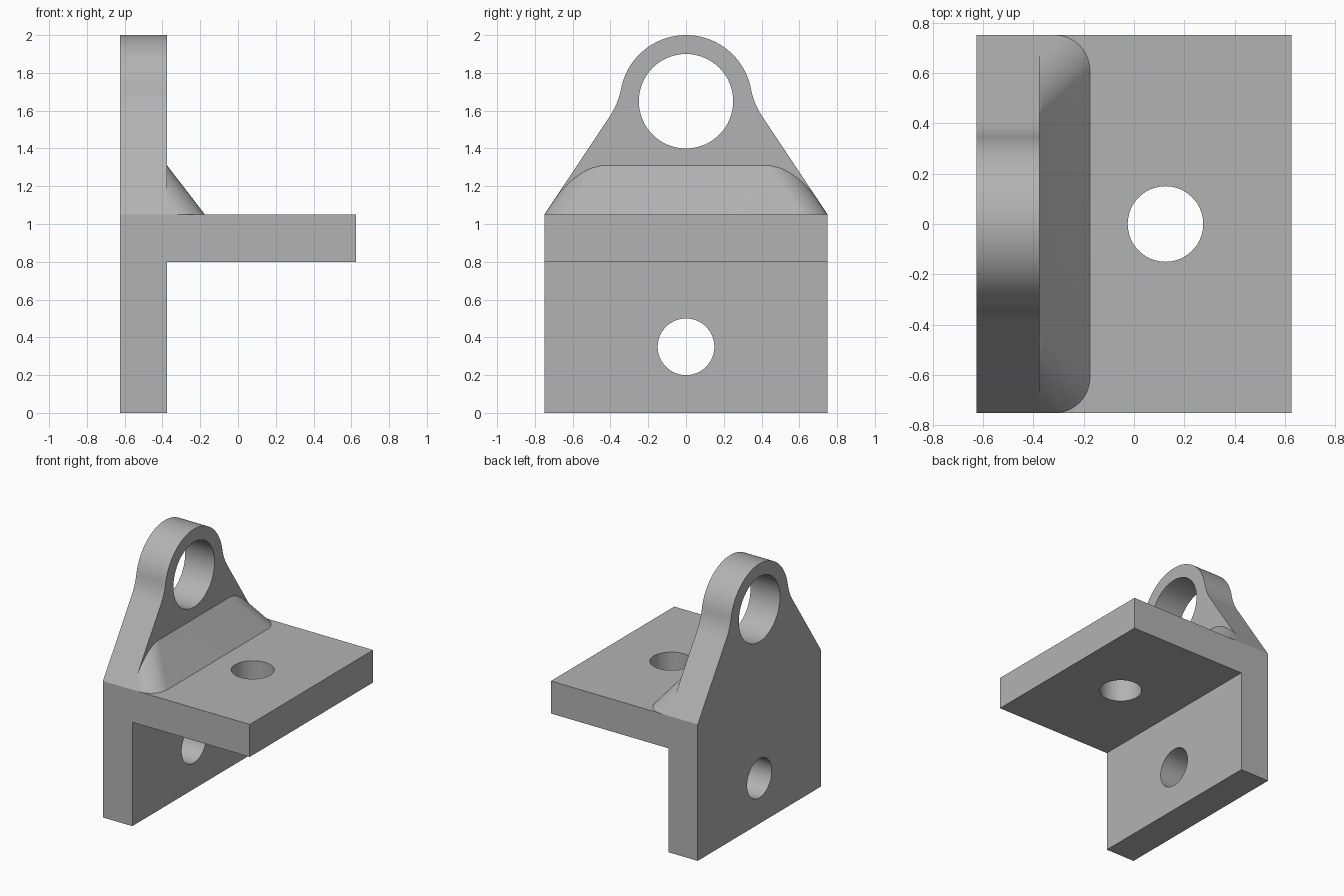
import bpy, bmesh
from math import sin, cos, pi, radians, acos, atan2, sqrt
from mathutils import Vector

if "Cube" in bpy.data.objects:
    bpy.data.objects.remove(bpy.data.objects["Cube"])

grey = bpy.data.materials.new("plain grey")
grey.use_nodes = True
grey.diffuse_color = (0.45, 0.45, 0.45, 1)
grey.node_tree.nodes["Principled BSDF"].inputs["Base Color"].default_value = (0.45, 0.45, 0.45, 1)

HALF, BACK, FACE, FRONT = 0.75, -0.625, -0.375, 0.625
LEDGE, EYE_Z, EYE_R = 1.05, 1.65, 0.35


def make(name, bm):
    bmesh.ops.recalc_face_normals(bm, faces=bm.faces)
    mesh = bpy.data.meshes.new(name)
    bm.to_mesh(mesh)
    bm.free()
    mesh.materials.append(grey)
    obj = bpy.data.objects.new(name, mesh)
    bpy.context.collection.objects.link(obj)
    return obj


def extrude(name, points, offset):
    bm = bmesh.new()
    face = bm.faces.new([bm.verts.new(p) for p in points])
    moved = bmesh.ops.extrude_face_region(bm, geom=[face])["geom"]
    bmesh.ops.translate(bm, vec=offset, verts=[v for v in moved if isinstance(v, bmesh.types.BMVert)])
    return make(name, bm)


def arc(cx, cy, r, a, b, n):
    return [(cx + r * cos(a + (b - a) * i / n), cy + r * sin(a + (b - a) * i / n)) for i in range(n + 1)]


def combine(obj, other, operation):
    mod = obj.modifiers.new(other.name, "BOOLEAN")
    mod.object, mod.operation, mod.solver = other, operation, "EXACT"
    bpy.context.view_layer.objects.active = obj
    bpy.ops.object.modifier_apply(modifier=mod.name)
    bpy.data.objects.remove(other)


# Upright plate: sloped shoulders blend through a concave arc into the round eye
slope = Vector((0.34, -0.51)).normalized()
normal = Vector((-slope.y, slope.x))
blend = 0.4
eye = Vector((0, EYE_Z))
reach = (Vector((HALF, LEDGE)) - eye).dot(normal) + blend
centre = eye + normal * reach + slope * sqrt((blend + EYE_R) ** 2 - reach ** 2)
turn = atan2(centre.y - EYE_Z, centre.x)
side = [(HALF, 0), (HALF, LEDGE)]
side += arc(centre.x, centre.y, blend, pi + atan2(normal.y, normal.x), pi + turn, 10)
side += arc(0, EYE_Z, EYE_R, turn, pi / 2, 24)[1:]
outline = side + [(-y, z) for y, z in reversed(side[:-1])]
bracket = extrude("bracket", [(BACK, y, z) for y, z in outline], (FACE - BACK, 0, 0))

# Horizontal shelf
shelf = extrude("shelf", [(FACE, -HALF, 0.8), (FRONT, -HALF, 0.8), (FRONT, -HALF, LEDGE), (FACE, -HALF, LEDGE)],
                (0, 2 * HALF, 0))
combine(bracket, shelf, "UNION")

# Eye hole and the two bolt holes
for z, r in ((EYE_Z, 0.25), (0.35, 0.15)):
    ring = arc(0, z, r, 0, 2 * pi, 64)[:-1]
    combine(bracket, extrude("hole", [(-1, y, h) for y, h in ring], (1, 0, 0)), "DIFFERENCE")
ring = arc(0.125, 0, 0.15, 0, 2 * pi, 64)[:-1]
combine(bracket, extrude("hole", [(x, y, 0.5) for x, y in ring], (0, 0, 1)), "DIFFERENCE")

# Sloped reinforcing rib with rounded ends, lofted from shelf to plate
WIDTH, HEIGHT, CORNER, LEVELS = 0.2, 0.26, 0.14, 20
bm = bmesh.new()
rows = []
for i in range(LEVELS + 1):
    t = min(i / LEVELS, 0.999)
    w = WIDTH * (1 - t)
    half = HALF - HEIGHT * t * abs(slope.x / slope.y)
    end = acos(max(0, (CORNER - w) / CORNER))
    curve = arc(FACE + w - CORNER, half - CORNER, CORNER, 0, end, 12)
    curve.append((FACE, curve[-1][1]))
    section = [(x, -y) for x, y in reversed(curve)] + curve
    rows.append([bm.verts.new((x, y, LEDGE + HEIGHT * t)) for x, y in section])
for low, high in zip(rows, rows[1:]):
    for j in range(len(low)):
        k = (j + 1) % len(low)
        bm.faces.new((low[j], low[k], high[k], high[j]))
bm.faces.new(rows[0])
bm.faces.new(rows[-1])
bmesh.ops.remove_doubles(bm, verts=bm.verts, dist=0.0001)
rib = make("rib", bm)

# Smooth curved faces, keep crisp edges
for obj in (bracket, rib):
    bpy.ops.object.select_all(action="DESELECT")
    obj.select_set(True)
    bpy.context.view_layer.objects.active = obj
    bpy.ops.object.shade_smooth_by_angle(angle=radians(20))
